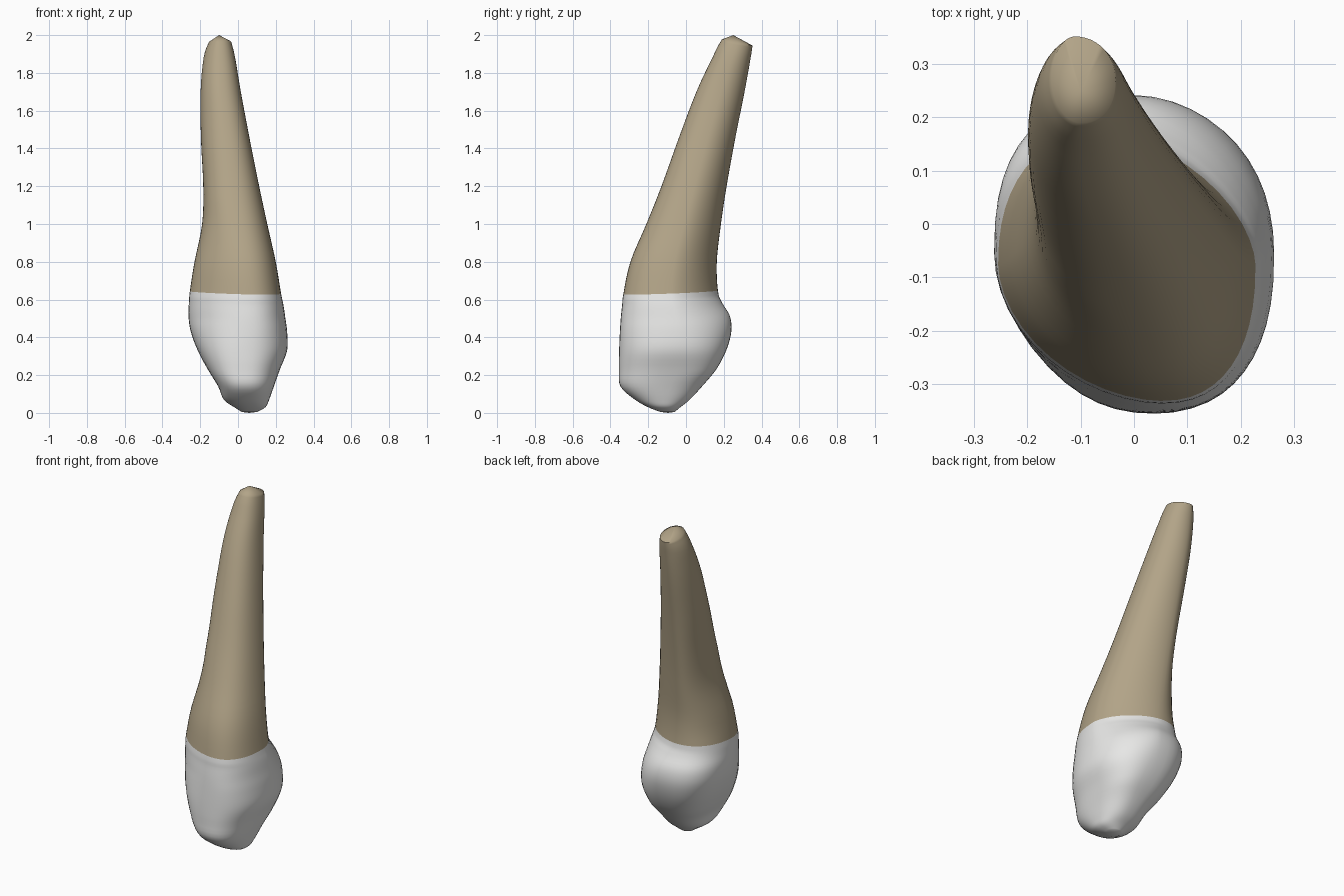
import bpy, bmesh, math

if "Cube" in bpy.data.objects:
    bpy.data.objects.remove(bpy.data.objects["Cube"])

# Cross-sections: z, x min, x max, y min, y max, x of front peak, x of back peak
ROWS = [
    (0.005, 0.02, 0.10, -0.135, -0.06, 0.06, 0.06),
    (0.03, -0.02, 0.145, -0.20, -0.03, 0.06, 0.06),
    (0.07, -0.075, 0.165, -0.27, 0.02, 0.05, 0.06),
    (0.14, -0.105, 0.19, -0.347, 0.085, 0.04, 0.05),
    (0.23, -0.16, 0.222, -0.355, 0.16, 0.04, 0.04),
    (0.33, -0.213, 0.26, -0.354, 0.213, 0.04, 0.02),
    (0.43, -0.25, 0.26, -0.35, 0.24, 0.05, 0.01),
    (0.51, -0.262, 0.25, -0.345, 0.232, 0.05, 0.0),
    (0.58, -0.26, 0.24, -0.338, 0.19, 0.05, -0.03),
    (0.64, -0.255, 0.228, -0.332, 0.169, 0.05, -0.06),
    (0.80, -0.23, 0.20, -0.295, 0.163, 0.03, -0.07),
    (1.00, -0.19, 0.155, -0.21, 0.185, 0.0, -0.08),
    (1.20, -0.184, 0.112, -0.13, 0.215, -0.03, -0.09),
    (1.45, -0.196, 0.062, -0.04, 0.26, -0.06, -0.10),
    (1.70, -0.198, 0.015, 0.055, 0.31, -0.09, -0.11),
    (1.88, -0.182, -0.015, 0.14, 0.342, -0.10, -0.11),
    (1.965, -0.155, -0.035, 0.19, 0.352, -0.10, -0.11),
]
NECK = 9      # row where enamel meets root
STEPS = 4     # smooth rings between rows
SIDES = 48


def spline(a, b, c, d, t):
    return 0.5 * (2*b + (c - a)*t + (2*a - 5*b + 4*c - d)*t*t + (3*b - a - 3*c + d)*t**3)


def blend(z, *stops):
    """Linear lookup of a value by height."""
    for (z0, v0), (z1, v1) in zip(stops, stops[1:]):
        if z < z1:
            return v0 + (v1 - v0) * max(0, (z - z0) / (z1 - z0))
    return stops[-1][1]


def ring_points(row):
    """Egg-shaped outline made of four rounded quadrants."""
    z, x0, x1, y0, y1, fx, bx = row
    sy = y0 + 0.51 * (y1 - y0)
    powers = {  # roundness of each quadrant, keyed by (back, right)
        (True, True): blend(z, (0, 2.0), (0.2, 2.7), (0.38, 2.1), (0.52, 1.65), (0.7, 1.7), (1.2, 1.85), (1.9, 2)),
        (True, False): blend(z, (0, 2.0), (0.2, 2.8), (0.5, 2.6), (0.7, 2.15), (1.9, 2)),
        (False, False): blend(z, (0, 2.0), (0.2, 2.6), (0.5, 1.9), (0.65, 1.78), (0.85, 1.8),
                              (1.15, 2.25), (1.6, 1.95)),
        (False, True): 2.35,
    }
    pts = []
    for i in range(SIDES):
        a = 2 * math.pi * i / SIDES
        c, s = math.cos(a), math.sin(a)
        back, right = s >= 0, c >= 0
        power = powers[(back, right)]
        px = bx if back else fx
        x = px + ((x1 - px) if right else (x0 - px)) * abs(c) ** (2 / power)
        y = sy + ((y1 - sy) if back else (y0 - sy)) * abs(s) ** (2 / power)
        # neck line tilts up to the back left, root tip slopes down to the back
        dz = (0.035 * y - 0.025 * x) * max(0, 1 - abs(z - 0.64) / 0.2)
        dz -= 0.2 * (y - 0.25) * max(0, (z - 1.88) / 0.085)
        pts.append((x, y, z + dz))
    return pts


def material(name, rgb):
    m = bpy.data.materials.new(name)
    m.diffuse_color = (*rgb, 1)
    m.use_nodes = True
    m.node_tree.nodes["Principled BSDF"].inputs["Base Color"].default_value = m.diffuse_color
    return m


# Smoothly interpolated rows
rows = []
for k in range(len(ROWS) - 1):
    quad = [ROWS[min(max(k + j, 0), len(ROWS) - 1)] for j in (-1, 0, 1, 2)]
    for s in range(STEPS):
        rows.append([spline(*v, s / STEPS) for v in zip(*quad)])
rows.append(ROWS[-1])


def loft(name, part, mat, bottom=None, top=None):
    bm = bmesh.new()
    rings = [[bm.verts.new(p) for p in ring_points(r)] for r in part]
    for lo, hi in zip(rings, rings[1:]):
        for i in range(SIDES):
            j = (i + 1) % SIDES
            bm.faces.new((lo[i], lo[j], hi[j], hi[i]))
    for ring, tip in ((rings[0], bottom), (rings[-1], top)):
        if tip:
            v = bm.verts.new(tip)
            for i in range(SIDES):
                bm.faces.new((ring[i], ring[(i + 1) % SIDES], v))
    bmesh.ops.recalc_face_normals(bm, faces=bm.faces)
    me = bpy.data.meshes.new(name)
    bm.to_mesh(me)
    bm.free()
    me.materials.append(mat)
    ob = bpy.data.objects.new(name, me)
    bpy.context.collection.objects.link(ob)
    bpy.context.view_layer.objects.active = ob
    ob.select_set(True)
    bpy.ops.object.shade_smooth_by_angle(angle=math.radians(60))
    ob.select_set(False)


# Enamel crown with biting tip, and long leaning root
n = NECK * STEPS
loft("crown", rows[:n + 1], material("enamel white", (0.80, 0.80, 0.79)), bottom=(0.06, -0.095, 0.0))
loft("root", rows[n:], material("root tan", (0.445, 0.37, 0.245)), top=(-0.10, 0.25, 2.0))
